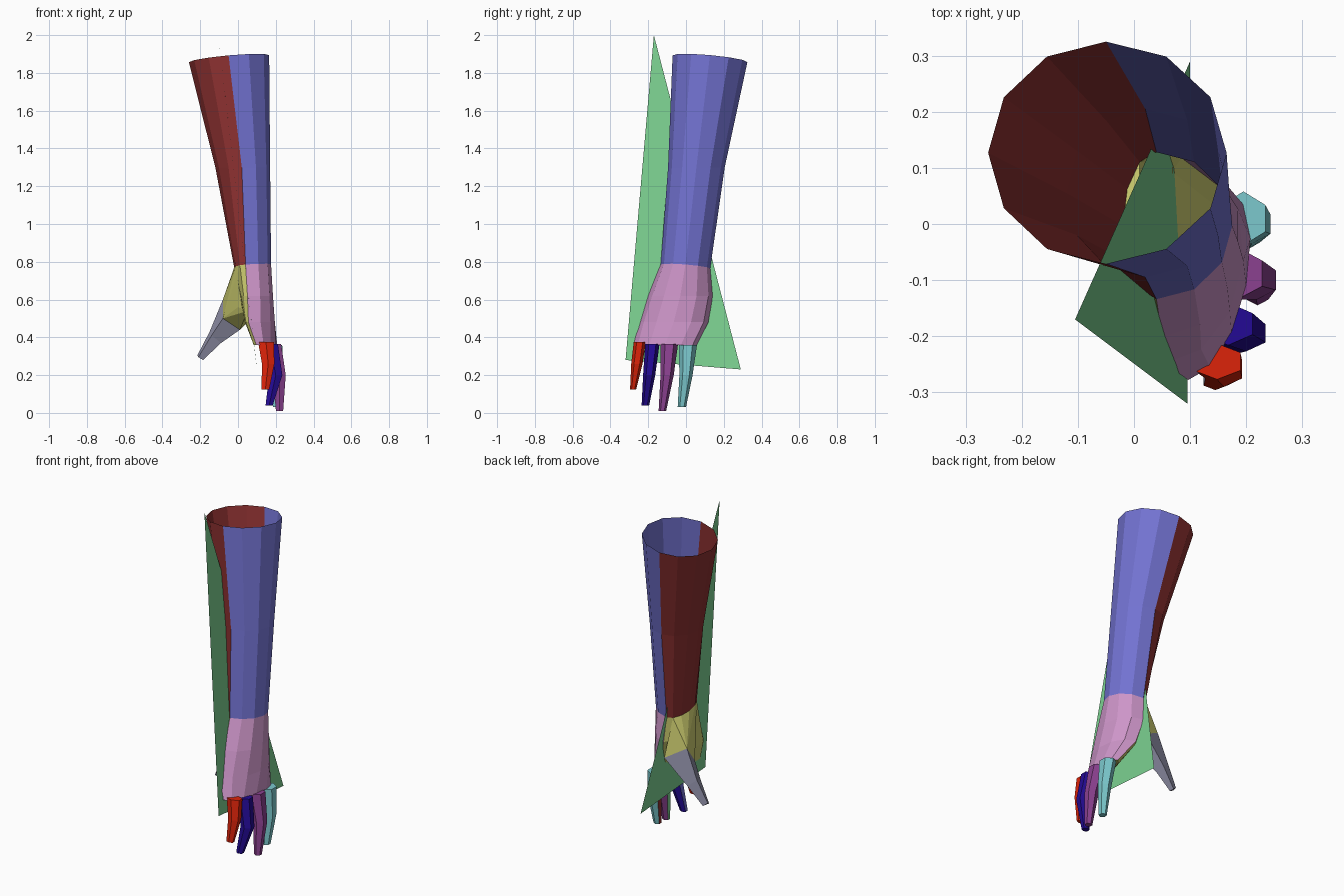
import bpy
import bmesh
from math import sin, cos, pi
from mathutils import Vector

default_cube = bpy.data.objects.get("Cube")
if default_cube:
    bpy.data.objects.remove(default_cube, do_unlink=True)


def make_material(name, red, green, blue):
    material = bpy.data.materials.new(name)
    colour = (red, green, blue, 1)
    material.diffuse_color = colour
    material.use_nodes = True
    shader = next(n for n in material.node_tree.nodes if n.type == "BSDF_PRINCIPLED")
    shader.inputs["Base Color"].default_value = colour
    return material


forearm_blue = make_material("periwinkle blue", .17, .17, .64)
forearm_brown = make_material("red brown", .26, .03, .03)
hand_pink = make_material("pink", .61, .3, .58)
palm_yellow = make_material("straw yellow", .61, .61, .16)
thumb_grey = make_material("blue grey", .28, .28, .39)
bright_red = make_material("bright red", .72, .017, .003)
navy = make_material("navy", .017, .003, .3)
purple = make_material("purple", .26, .053, .28)
teal = make_material("teal", .2, .58, .61)
leaf_green = make_material("leaf green", .2, .63, .28)


def finish(name, bm, materials):
    mesh = bpy.data.meshes.new(name)
    bm.to_mesh(mesh)
    bm.free()
    for material in materials:
        mesh.materials.append(material)
    part = bpy.data.objects.new(name, mesh)
    bpy.context.collection.objects.link(part)
    return part


def loft(name, rings, materials, segment_rule=None, normal_rule=None, caps=()):
    """Skin a list of rings; colour faces by segment number or by normal."""
    bm = bmesh.new()
    loops = [[bm.verts.new(point) for point in ring] for ring in rings]
    count = len(loops[0])
    for upper, lower in zip(loops, loops[1:]):
        for j in range(count):
            k = (j + 1) % count
            face = bm.faces.new((upper[j], lower[j], lower[k], upper[k]))
            if segment_rule:
                face.material_index = segment_rule(j)
    for end in caps:
        cap = bm.faces.new(loops[end])
        cap.material_index = len(materials) - 1 if segment_rule else 0
    bmesh.ops.recalc_face_normals(bm, faces=bm.faces)
    if normal_rule:
        for face in bm.faces:
            face.material_index = normal_rule(face.normal)
    return finish(name, bm, materials)


def hull(name, points, material):
    bm = bmesh.new()
    for point in points:
        bm.verts.new(point)
    result = bmesh.ops.convex_hull(bm, input=bm.verts)
    inside = [g for g in result["geom_interior"] if isinstance(g, bmesh.types.BMVert)]
    bmesh.ops.delete(bm, geom=inside, context="VERTS")
    bmesh.ops.recalc_face_normals(bm, faces=bm.faces)
    return finish(name, bm, [material])


SIDES = 12


def arm_ring(x, y, z, inner, outer, depth, tilt=0, shear=0):
    """Egg-shaped section with separate inner (-x) and outer (+x) radii."""
    ring = []
    for j in range(SIDES):
        angle = 2 * pi * j / SIDES
        dx = cos(angle) * (outer if cos(angle) > 0 else inner)
        dy = sin(angle) * depth
        ring.append(Vector((x + dx + shear * dy, y + dy, z + tilt * (dx - dy))))
    return ring


def inner_half(j):
    return 0 if cos(2 * pi * (j + .5) / SIDES) > 0 else 1


# Forearm: open tapering sleeve in two colours
wrist = arm_ring(.04, -.003, .775, .06, .135, .131, tilt=.08)
loft("forearm", [
    arm_ring(-.05, .127, 1.875, .21, .215, .198, tilt=.09),
    arm_ring(.02, .055, 1.3, .14, .15, .15),
    wrist,
], [forearm_blue, forearm_brown], segment_rule=inner_half)

# Hand: pink back, yellow palm
loft("hand", [
    wrist,
    arm_ring(.05, -.03, .62, .04, .135, .172),
    arm_ring(.07, -.065, .48, .03, .125, .183, shear=.08),
    arm_ring(.13, -.11, .36, .035, .07, .168, shear=.2),
], [hand_pink, palm_yellow], segment_rule=inner_half, caps=(-1,))

# Thumb: fleshy base and tapering grey thumb
thumb_root = [(-.08, .105, .6), (-.08, .03, .5), (.01, .06, .44), (.04, .15, .53)]
hull("thumb_base", thumb_root + [
    wrist[5], wrist[6], wrist[7], wrist[8], wrist[4],
    (0, -.06, .56), (.05, -.09, .54), (.07, .1, .5),
], palm_yellow)
loft("thumb", [
    thumb_root,
    [(-.15, .11, .43), (-.14, .06, .41), (-.09, .08, .37), (-.1, .13, .39)],
    [(-.215, .1, .305), (-.21, .08, .295), (-.185, .085, .28), (-.19, .11, .285)],
], [thumb_grey], caps=(0, -1))


# Fingers: six-sided, bent at the middle joint, palm side in its own colour
def finger_ring(x, y, z, width, depth):
    return [(x + width * sin(pi * j / 3), y + depth * cos(pi * j / 3), z)
            for j in range(6)]


def finger(name, outer, inner, *sections):
    loft(name, [finger_ring(*section) for section in sections], [outer, inner],
         normal_rule=lambda normal: int(normal.x < -.6), caps=(0, -1))


finger("index_finger", bright_red, thumb_grey,
       (.148, -.245, .375, .048, .032), (.16, -.26, .26, .038, .03),
       (.145, -.28, .125, .024, .016))
finger("middle_finger", navy, forearm_blue,
       (.168, -.178, .365, .05, .038), (.2, -.195, .2, .04, .032),
       (.165, -.215, .04, .022, .02))
finger("ring_finger", purple, leaf_green,
       (.185, -.088, .365, .05, .046), (.218, -.1, .2, .04, .035),
       (.22, -.125, .01, .022, .02))
finger("little_finger", teal, forearm_brown,
       (.195, .01, .36, .045, .048), (.21, 0, .2, .038, .035),
       (.205, -.022, .03, .022, .022))

# Thin triangular sheet passing through the arm
sheet = bmesh.new()
sheet.faces.new([sheet.verts.new(p) for p in
                 ((-.105, -.17, 2), (.095, -.32, .28), (.1, .29, .23))])
finish("triangle_sheet", sheet, [leaf_green])
